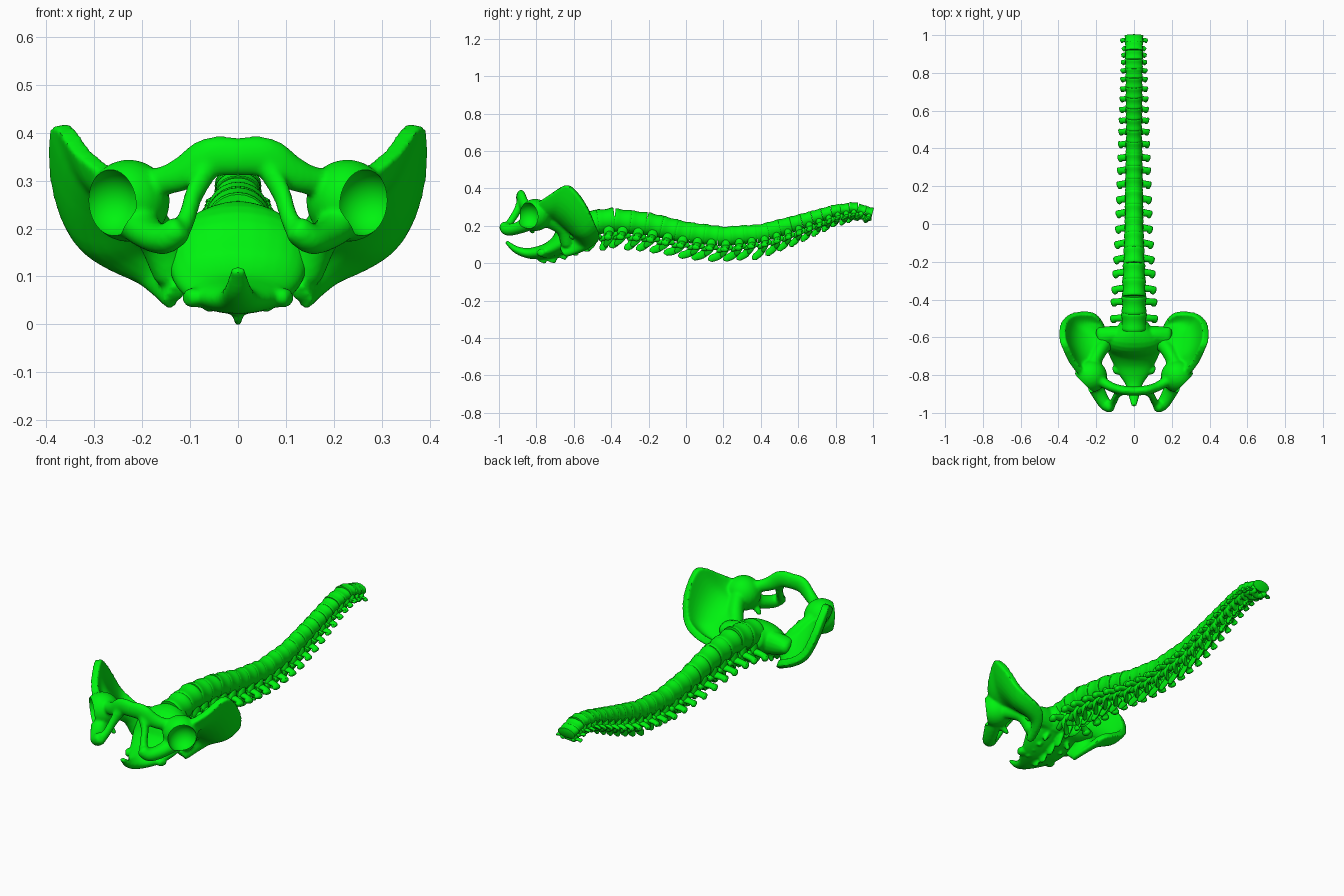
import bpy, bmesh
from math import sin, cos, pi, atan2
from mathutils import Vector, Matrix

if "Cube" in bpy.data.objects:
    bpy.data.objects.remove(bpy.data.objects["Cube"])

X, Z = Vector((1, 0, 0)), Vector((0, 0, 1))
bone = bpy.data.materials.new("bone_green")
bone.diffuse_color = (0.0, 0.9, 0.005, 1)
bone.use_nodes = True
bone.node_tree.nodes["Principled BSDF"].inputs["Base Color"].default_value = bone.diffuse_color


def table(tab, y):
    """Linear lookup in a list of (y, value) pairs."""
    for (a, va), (b, vb) in zip(tab, tab[1:]):
        if y <= b:
            return va + (vb - va) * max(0, (y - a) / (b - a))
    return tab[-1][1]


def spline(pts, n):
    """Catmull-Rom through tuples of any length."""
    out = []
    for i in range(len(pts) - 1):
        p0, p1, p2, p3 = (pts[max(i - 1, 0)], pts[i], pts[i + 1], pts[min(i + 2, len(pts) - 1)])
        for k in range(n):
            t = k / n
            out.append(tuple(0.5 * (2 * b + (c - a) * t + (2 * a - 5 * b + 4 * c - d) * t * t
                                    + (3 * b - a - 3 * c + d) * t ** 3)
                             for a, b, c, d in zip(p0, p1, p2, p3)))
    return out + [tuple(pts[-1])]


def loft(bm, pts, up=Z, n=4, sides=12, M=Matrix(), rounded=True):
    """Closed elliptical tube; each point is (x, y, z, half width, half thickness)."""
    path = spline(pts, n)
    pos = [Vector(p[:3]) for p in path]
    rings = []
    for i, p in enumerate(path):
        t = (pos[min(i + 1, len(pos) - 1)] - pos[max(i - 1, 0)]).normalized()
        s = t.cross(up).normalized()
        rings.append((pos[i], s, s.cross(t), max(p[3], .002), max(p[4], .002), t))
    if rounded:
        for end, sign in ((0, -1), (-1, 1)):
            c, s, u, a, b, t = rings[end]
            for d, k in ((.35, .85), (.55, .5)):
                r = (c + t * sign * d * min(a, b), s, u, a * k, b * k, t)
                rings.insert(0, r) if end == 0 else rings.append(r)
    loops = [[bm.verts.new(M @ (c + s * a * cos(2 * pi * k / sides) + u * b * sin(2 * pi * k / sides)))
              for k in range(sides)] for c, s, u, a, b, t in rings]
    for A, B in zip(loops, loops[1:]):
        for k in range(sides):
            bm.faces.new((A[k], A[(k + 1) % sides], B[(k + 1) % sides], B[k]))
    bm.faces.new(loops[0][::-1])
    bm.faces.new(loops[-1])


def to_object(name, bm):
    bmesh.ops.recalc_face_normals(bm, faces=bm.faces[:])
    me = bpy.data.meshes.new(name)
    bm.to_mesh(me)
    bm.free()
    ob = bpy.data.objects.new(name, me)
    bpy.context.collection.objects.link(ob)
    me.materials.append(bone)
    return ob


def finish(ob):
    bpy.ops.object.select_all(action='DESELECT')
    ob.select_set(True)
    bpy.context.view_layer.objects.active = ob
    if ob.modifiers:
        bpy.ops.object.convert(target='MESH')
    bpy.ops.object.shade_smooth_by_angle(angle=0.8)


# Spine: size tables along y
top_z = [(-.56, .275), (-.4, .297), (-.2, .272), (0, .223), (.2, .197), (.4, .21),
         (.6, .26), (.8, .314), (.9, .326), (1, .295)]
half_h = [(-.56, .07), (0, .058), (.5, .048), (.8, .033), (1, .028)]
half_w = [(-.56, .07), (-.3, .062), (0, .05), (.5, .043), (.8, .046), (1, .05)]
tip_z = [(-.56, .06), (-.35, .075), (-.05, .03), (.15, .003), (.4, .022), (.6, .1), (.8, .195), (1, .23)]
side_w = [(-.56, .122), (-.3, .11), (0, .092), (.5, .076), (.8, .066), (.95, .058), (1, .066)]
lean = [(-.56, .012), (-.2, .025), (.1, .055), (.5, .045), (.8, .02), (1, .005)]

y0, count = -.56, 24
for i in range(count):
    s = .09 - .05 * i / (count - 1)
    y = y0 + s / 2
    y0 += s
    h, w, tw = table(half_h, y), table(half_w, y), table(side_w, y)
    zc = table(top_z, y) - h
    slope = atan2(table(top_z, y + .03) - table(top_z, y - .03), .06)
    top = i == count - 1
    if top:
        tw = .07
    M = Matrix.Translation((0, y, zc)) @ Matrix.Rotation(slope, 4, 'X')
    bm = bmesh.new()
    # slightly waisted vertebral body, touching its neighbours
    loft(bm, [(0, s * f, 0, w * k, h * k) for f, k in
              ((-.52, .96), (-.44, 1), (-.36, 1), (-.2, .95), (0, .93), (.2, .95),
               (.36, 1), (.44, 1), (.46 if top else .52, .96))], n=1, sides=24, M=M, rounded=False)
    q = min(s, .07)
    for m in (-1, 1):
        # pedicle and lamina
        loft(bm, [(m * w * .6, .1 * s, -h * .5, s * .32, .016), (m * w * .7, .05 * s, -h * 1.1, s * .34, .015),
                  (m * w * .4, -.1 * s, -h * 1.5, s * .36, .012), (0, -.2 * s, -h * 1.75, s * .32, .012)],
             up=Vector((1, 0, .6 * m)), n=3, M=M)
        # facet joints reaching the neighbours
        loft(bm, [(m * w * .62, s * (.3 if top else .52), -h * 1.1, .013, .014), (m * w * .64, 0, -h * 1.25, .015, .015),
                  (m * w * .52, -s * .5, -h * 1.4, .013, .013)], n=3, sides=10, M=M)
        # transverse process with a knobbed end
        loft(bm, [(m * w * .5, .1 * s, -h * 1.0, q * .34, h * .26), (m * (w + tw) / 2, .06 * s, -h * 1.15, q * .25, h * .22),
                  (m * tw * .9, .0, -h * 1.3, q * .32, h * .27), (m * tw * .97, -.03 * s, -h * 1.35, q * .3, h * .22)],
             n=3, M=M)
    # spinous process
    d, ln = zc - table(tip_z, y) - .006, table(lean, y)
    loft(bm, [(0, -.1 * s, -h * 1.4, s * .34, .013), (0, -.2 * s - ln * .4, -(h * 1.5 + d) / 2, q * .3, .009),
              (0, -.2 * s - ln, -d + .012, q * .28, .009), (0, -.2 * s - ln * 1.15, -d, q * .22, .008)],
         up=X, n=3, M=M)
    finish(to_object("vertebra_%02d" % (i + 1), bm))

# Sacrum and tailbone
bm = bmesh.new()
loft(bm, [(0, -.55, .185, .09, .075), (0, -.61, .165, .145, .082), (0, -.67, .105, .14, .058),
          (0, -.73, .07, .115, .044), (0, -.79, .056, .085, .035), (0, -.85, .054, .045, .027),
          (0, -.91, .073, .028, .019), (0, -.958, .112, .015, .01)], n=5, sides=28)
for m in (-1, 1):
    # sacral wings and lower corners
    loft(bm, [(m * .05, -.585, .165, .045, .065), (m * .12, -.59, .165, .05, .055),
              (m * .175, -.60, .165, .055, .04)], sides=16)
    loft(bm, [(m * .05, -.75, .06, .04, .025), (m * .1, -.775, .055, .025, .02)])
    for k in range(4):
        loft(bm, [(m * .06, -.6 - .05 * k, .1 - .02 * k, .015, .012),
                  (m * (.075 - .004 * k), -.61 - .05 * k, .06 - .008 * k, .012, .01)], up=X)
for k, (y, z) in enumerate(((-.60, .04), (-.66, .02), (-.72, .001), (-.77, .0))):
    loft(bm, [(0, y + .02, z + .06, .03, .016), (0, y, z + .006, .022, .008)], up=X)
sacrum = to_object("sacrum", bm)
mod = sacrum.modifiers.new("fuse", 'REMESH')
mod.mode, mod.voxel_size = 'VOXEL', .006
mod = sacrum.modifiers.new("soften", 'SMOOTH')
mod.factor, mod.iterations = .5, 3
finish(sacrum)

# Iliac wing: sheet from crest curve to inner rim, bulged outwards
crest = spline([(.135, -.64, .055), (.16, -.54, .09), (.205, -.48, .13), (.285, -.47, .165), (.347, -.49, .215),
                (.377, -.535, .31), (.38, -.6, .395), (.365, -.65, .415), (.328, -.73, .365), (.28, -.79, .325)], 3)
rim = spline([(.12, -.67, .075), (.12, -.64, .11), (.125, -.615, .15), (.14, -.62, .185), (.16, -.645, .205),
              (.175, -.67, .215), (.19, -.695, .225), (.205, -.72, .235), (.22, -.75, .245), (.23, -.79, .255)], 3)
bm = bmesh.new()
grid = []
for i, (c, r) in enumerate(zip(crest, rim)):
    e = sin(pi * min(1, (i + 3) / (len(crest) + 3)))
    grid.append([bm.verts.new(Vector(c).lerp(Vector(r), j / 10)
                 + Vector((.035, 0, -.05)) * e * sin(pi * j / 10)) for j in range(11)])
for A, B in zip(grid, grid[1:]):
    for j in range(10):
        bm.faces.new((A[j], A[j + 1], B[j + 1], B[j]))
wing = to_object("iliac_wing", bm)
mod = wing.modifiers.new("thick", 'SOLIDIFY')
mod.thickness, mod.offset = .036, 0
finish(wing)

# Hip bone: wing, arcuate body, socket mass, pubis and ischium fused
bm = bmesh.new()
bm.from_mesh(wing.data)
bpy.data.objects.remove(wing)
for pts in (
    [(.235, -.80, .26, .06, .06), (.207, -.72, .232, .04, .05), (.17, -.655, .185, .04, .045), (.135, -.63, .11, .038, .045)],
    [(.24, -.79, .30, .035, .04), (.17, -.835, .297, .028, .03), (.115, -.865, .315, .025, .036),
     (.06, -.88, .348, .025, .042), (-.005, -.885, .35, .024, .04)],
    [(.06, -.885, .33, .02, .024), (.09, -.905, .275, .018, .022), (.108, -.94, .22, .019, .02),
     (.13, -.965, .185, .026, .026)],
    [(.125, -.97, .197, .03, .03), (.155, -.95, .178, .034, .032), (.195, -.88, .195, .04, .035),
     (.23, -.81, .24, .045, .055)],
    [(.18, -.83, .2, .025, .02), (.145, -.82, .165, .012, .01)],
):
    loft(bm, pts, n=5, sides=16)
hip_at = Vector((.228, -.805, .258))
bmesh.ops.create_uvsphere(bm, u_segments=24, v_segments=16, radius=.086, matrix=Matrix.Translation(hip_at))
hips = to_object("hip_bones", bm)
mod = hips.modifiers.new("fuse", 'REMESH')
mod.mode, mod.voxel_size = 'VOXEL', .007
mod = hips.modifiers.new("soften", 'SMOOTH')
mod.factor, mod.iterations = .5, 5

# Hip socket cutter
bm = bmesh.new()
bmesh.ops.create_uvsphere(bm, u_segments=32, v_segments=20, radius=.07,
                          matrix=Matrix.Translation(hip_at + Vector((.68, -.7, -.08)).normalized() * .06))
cutter = to_object("socket_cutter", bm)
cutter.hide_render = True
mod = hips.modifiers.new("socket", 'BOOLEAN')
mod.operation, mod.object = 'DIFFERENCE', cutter
hips.modifiers.new("other_side", 'MIRROR')
finish(hips)
bpy.data.objects.remove(cutter)
